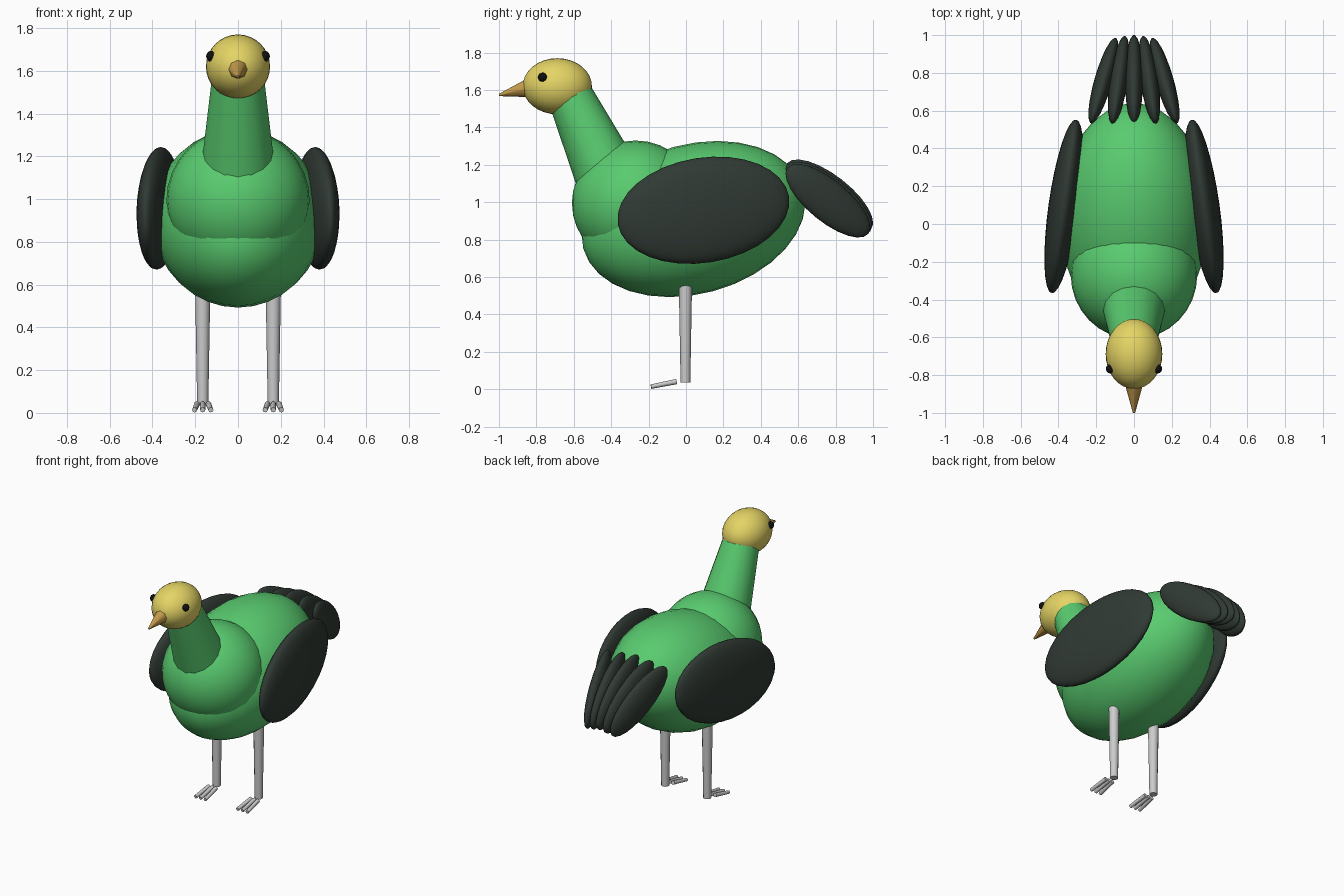
import bpy, bmesh, math
from mathutils import Matrix, Vector, Euler

if "Cube" in bpy.data.objects:
    bpy.data.objects.remove(bpy.data.objects["Cube"])


def material(name, rgb):
    m = bpy.data.materials.new(name)
    m.diffuse_color = (*rgb, 1)
    m.use_nodes = True
    m.node_tree.nodes["Principled BSDF"].inputs["Base Color"].default_value = m.diffuse_color
    return m


GREEN = material("green", (0.10, 0.60, 0.16))
YELLOW = material("yellow", (0.78, 0.66, 0.13))
HORN = material("horn", (0.55, 0.33, 0.07))
DARK = material("dark_feather", (0.03, 0.042, 0.034))
BLACK = material("black", (0.005, 0.005, 0.005))


def finish(bm, name, mat, angle=50):
    bmesh.ops.recalc_face_normals(bm, faces=bm.faces)
    me = bpy.data.meshes.new(name)
    bm.to_mesh(me)
    bm.free()
    ob = bpy.data.objects.new(name, me)
    bpy.context.collection.objects.link(ob)
    if mat:
        me.materials.append(mat)
    bpy.ops.object.select_all(action='DESELECT')
    ob.select_set(True)
    bpy.context.view_layer.objects.active = ob
    bpy.ops.object.shade_smooth_by_angle(angle=math.radians(angle))
    return ob


def ellipsoid(name, loc, radii, rot=(0, 0, 0), mat=None, seg=32, rings=16):
    # poles lie along the local y axis
    bm = bmesh.new()
    bmesh.ops.create_uvsphere(bm, u_segments=seg, v_segments=rings, radius=1)
    turn = Euler([math.radians(a) for a in rot]).to_matrix().to_4x4()
    mx = (Matrix.Translation(loc) @ turn @ Matrix.Diagonal((*radii, 1))
          @ Matrix.Rotation(math.pi / 2, 4, 'X'))
    bmesh.ops.transform(bm, matrix=mx, verts=bm.verts)
    return finish(bm, name, mat)


def rod(name, a, b, r1, r2, mat=None, seg=12):
    # tapered cylinder from point a to point b
    a, b = Vector(a), Vector(b)
    bm = bmesh.new()
    bmesh.ops.create_cone(bm, cap_ends=True, segments=seg, radius1=r1,
                          radius2=r2, depth=(b - a).length)
    turn = (b - a).to_track_quat('Z', 'Y').to_matrix().to_4x4()
    bmesh.ops.transform(bm, matrix=Matrix.Translation((a + b) / 2) @ turn, verts=bm.verts)
    return finish(bm, name, mat)


# torso, breast, neck and head
ellipsoid("body", (0, 0.04, 0.91), (0.40, 0.61, 0.40), (15, 0, 0), GREEN)
ellipsoid("breast", (0, -0.27, 0.995), (0.335, 0.34, 0.335), mat=GREEN)
rod("neck", (0, -0.418, 1.133), (0, -0.622, 1.575), 0.174, 0.121, GREEN, 16)
ellipsoid("head", (0, -0.688, 1.62), (0.15, 0.185, 0.15), mat=YELLOW)
rod("beak", (0, -0.83, 1.613), (0, -1.0, 1.573), 0.053, 0.006, HORN, 8)

for s, side in ((1, "right"), (-1, "left")):
    # eye and wing
    ellipsoid(side + "_eye", (s * 0.127, -0.767, 1.668), (0.022, 0.024, 0.025),
              mat=BLACK, seg=16, rings=8)
    ellipsoid(side + "_wing", (s * 0.371, 0.093, 0.957), (0.082, 0.468, 0.281),
              (9, 0, s * 8), DARK)
    # leg with three toes
    x = s * 0.165
    rod(side + "_leg", (x, -0.003, 0.035), (x, -0.003, 0.60), 0.026, 0.036)
    for i in (-1, 0, 1):
        rod(f"{side}_toe_{i + 2}", (x + i * 0.027, -0.05, 0.041),
            (x + i * 0.038, -0.187, 0.014), 0.014, 0.012, seg=8)

# tail: five upright blade feathers, closing together at the rear
for i in range(-2, 3):
    ellipsoid(f"tail_feather_{i + 3}", (i * 0.081, 0.765 - 0.003 * abs(i), 1.032 - 0.012 * abs(i)),
              (0.048, 0.286, 0.112), (-38, 0, i * 8), DARK, seg=24, rings=12)
